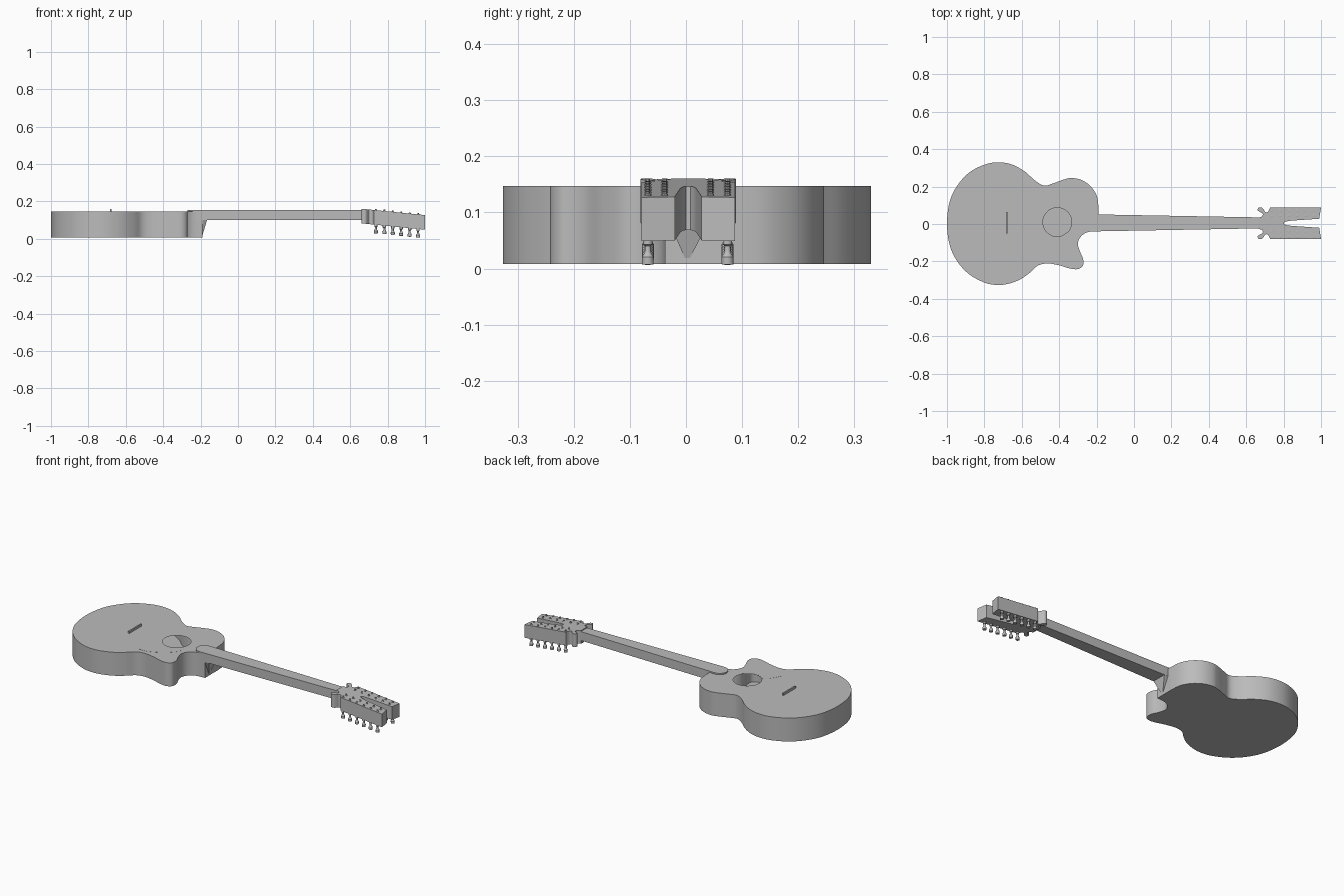
import bpy, bmesh, math
from mathutils import Vector

cube = bpy.data.objects.get("Cube")
if cube:
    bpy.data.objects.remove(cube)

gray = bpy.data.materials.new("plain_gray")
gray.use_nodes = True
COLOR = (0.5, 0.5, 0.5, 1)
gray.diffuse_color = COLOR
gray.node_tree.nodes["Principled BSDF"].inputs["Base Color"].default_value = COLOR

MID = 0.006  # centre line of neck and headstock


def finish(name, bm, angle=35):
    bmesh.ops.recalc_face_normals(bm, faces=bm.faces[:])
    mesh = bpy.data.meshes.new(name)
    bm.to_mesh(mesh)
    bm.free()
    mesh.materials.append(gray)
    obj = bpy.data.objects.new(name, mesh)
    bpy.context.collection.objects.link(obj)
    bpy.ops.object.select_all(action='DESELECT')
    obj.select_set(True)
    bpy.context.view_layer.objects.active = obj
    bpy.ops.object.shade_smooth_by_angle(angle=math.radians(angle))
    return obj


def smooth(pts, steps=5, closed=True):
    """Rounded path through the points."""
    p = [Vector(q) for q in pts]
    if not closed:
        p = [p[0]] + p + [p[-1]]
    n = len(p)
    out = []
    for i in (range(n) if closed else range(1, n - 2)):
        a, b, c, d = (p[(i + k) % n] for k in (-1, 0, 1, 2))
        for s in range(steps):
            t = s / steps
            out.append((b * 2 + (c - a) * t + (a * 2 - b * 5 + c * 4 - d) * t ** 2
                        + (b * 3 - a - c * 3 + d) * t ** 3) / 2)
    return out if closed else out + [p[-2]]


def circle(x, y, r, n=40):
    return [(x + r * math.cos(math.tau * i / n), y + r * math.sin(math.tau * i / n))
            for i in range(n)]


def ring(bm, pts, z):
    vs = [bm.verts.new((p[0], p[1], z)) for p in pts]
    return vs, [bm.edges.new((vs[i - 1], vs[i])) for i in range(len(vs))]


def prism(bm, pts, z0, z1, hole=None):
    """Upright slab; the hole opens only the top."""
    low, low_e = ring(bm, pts, z0)
    high, high_e = ring(bm, pts, z1)
    for i in range(len(pts)):
        bm.faces.new((low[i - 1], low[i], high[i], high[i - 1]))
    if hole:
        high_e = high_e + ring(bm, hole, z1)[1]
    for edges in (low_e, high_e):
        bmesh.ops.triangle_fill(bm, edges=edges, use_beauty=True, normal=(0, 0, 1))


def lathe(bm, x, y, z, profile, n=14):
    """Turned part from (radius, height) pairs, closed at both ends."""
    rings = [ring(bm, circle(x, y, r, n), z + h)[0] for r, h in profile]
    for a, b in zip(rings, rings[1:]):
        for i in range(n):
            bm.faces.new((a[i - 1], a[i], b[i], b[i - 1]))
    bm.faces.new(rings[0])
    bm.faces.new(rings[-1])


# Hollow body with a cutaway and an open sound hole
outline = smooth([
    (-.19, -.037), (-.246, -.043), (-.283, -.066), (-.3, -.104), (-.289, -.147),
    (-.273, -.184), (-.273, -.222), (-.3, -.241), (-.342, -.238), (-.396, -.222),
    (-.46, -.211), (-.513, -.222), (-.556, -.26), (-.61, -.297), (-.674, -.32),
    (-.733, -.326), (-.797, -.314), (-.877, -.272), (-.94, -.207), (-.984, -.118),
    (-1, .003), (-.984, .125), (-.94, .212), (-.877, .278), (-.797, .318),
    (-.727, .33), (-.652, .318), (-.583, .28), (-.53, .233), (-.48, .205),
    (-.433, .217), (-.374, .238), (-.332, .246), (-.278, .234), (-.23, .2),
    (-.198, .147), (-.19, .088), (-.19, .05)], closed=False)
bm = bmesh.new()
prism(bm, outline, .008, .147, hole=circle(-.41, .01, .077))
finish("body", bm)

# Pickguard hugging the sound hole
guard = smooth([(-.54, -.16), (-.5, -.188), (-.42, -.165), (-.34, -.105), (-.32, -.05),
                (-.34, -.035), (-.41, -.072), (-.47, -.052), (-.51, -.09)])
bm = bmesh.new()
prism(bm, guard, .147, .1475)
finish("pickguard", bm)

# Bridge saddle
bm = bmesh.new()
prism(bm, [(-.684, -.052), (-.676, -.052), (-.676, .063), (-.684, .063)], .147, .16)
finish("bridge_saddle", bm)


# Neck and fretboard, tapering towards the headstock
def neck_half(x):
    return .045 - (x + .19) * .0182


def tapered(x0, x1):
    a, b = neck_half(x0), neck_half(x1)
    return [(x0, MID - a), (x1, MID - b), (x1, MID + b), (x0, MID + a)]


bm = bmesh.new()
prism(bm, tapered(-.24, .7), .102, .147)
finish("neck", bm)

r = neck_half(-.225)
tip = [(-.225 - r * math.sin(math.pi * i / 12), MID + r * math.cos(math.pi * i / 12))
       for i in range(1, 12)]
bm = bmesh.new()
prism(bm, tapered(-.225, .67) + tip, .147, .155)
finish("fretboard", bm)

# Heel, a wedge narrowing to a point at the back
bm = bmesh.new()
for x in (-.165, -.23):
    for s in (-1, 1):
        bm.verts.new((x, MID + s * .044, .102))
for x in (-.193, -.23):
    bm.verts.new((x, MID - .004, .009))
bmesh.ops.convex_hull(bm, input=bm.verts[:])
finish("heel", bm, 20)


# Forked headstock with scrolled shoulders, sloping back
def slope(x):
    return -.1 * (x - .7)


scroll = smooth([(.665, .03), (.685, .036), (.688, .052), (.674, .06), (.661, .07),
                 (.666, .083), (.682, .084), (.694, .072), (.702, .06), (.714, .06),
                 (.722, .07), (.727, .083)], 3, closed=False)
half = [(p.x, p.y) for p in scroll] + [(1, .083), (.99, .024), (.84, .014), (.815, .01), (.803, .004)]
head = [(x, MID - .002 + y) for x, y in half] + [(x, MID - .002 - y) for x, y in reversed(half)]
bm = bmesh.new()
prism(bm, head, .079, .157)
for v in bm.verts:
    v.co.z += slope(v.co.x)
finish("headstock", bm)

# Tuners below and string posts above, six along each arm
knob = [(.004, -.046), (.0105, -.045), (.011, -.032), (.007, -.026), (.0055, -.022),
        (.0055, -.012), (.0085, -.01), (.0085, .002)]
post = [(.0065, -.002), (.0065, .002), (.004, .003), (.004, .006), (.0055, .007)]
tuners, posts = bmesh.new(), bmesh.new()
for i in range(6):
    x = .737 + i * .0452
    for side in (-1, 1):
        lathe(tuners, x, MID - .003 + side * .071, .079 + slope(x), knob)
        for off in (.071, .041):
            lathe(posts, x, MID - .003 + side * off, .157 + slope(x), post, 10)
finish("tuners", tuners)
finish("string_posts", posts)
